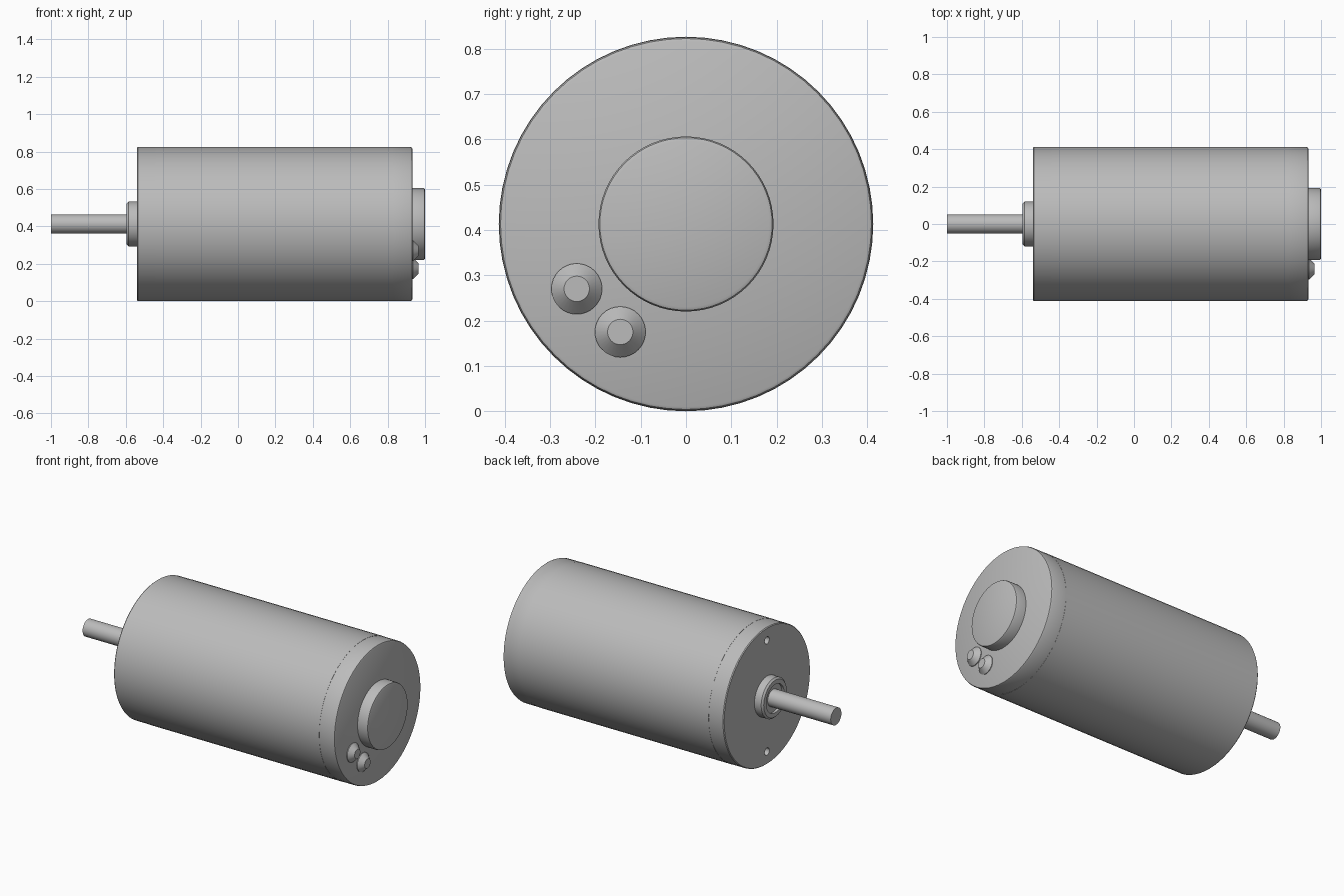
import bpy, bmesh, math

if "Cube" in bpy.data.objects:
    bpy.data.objects.remove(bpy.data.objects["Cube"], do_unlink=True)

RADIUS = 0.413
AXIS_Z = RADIUS

# Single grey metal
metal = bpy.data.materials.new("grey_metal")
metal.use_nodes = True
GREY = (0.5, 0.5, 0.5, 1)
metal.diffuse_color = GREY
metal.node_tree.nodes["Principled BSDF"].inputs["Base Color"].default_value = GREY


def lathe(name, profile, y=0, z=AXIS_Z, sides=64):
    """Turn (x, radius) points around a line parallel to x, with flat ends."""
    bm = bmesh.new()
    rings = []
    for x, r in profile:
        angles = [2 * math.pi * i / sides for i in range(sides)]
        rings.append([bm.verts.new((x, y + r * math.sin(a), z + r * math.cos(a)))
                      for a in angles])
    for a, b in zip(rings, rings[1:]):
        for i in range(sides):
            j = (i + 1) % sides
            bm.faces.new((a[i], a[j], b[j], b[i]))
    bm.faces.new(rings[0])
    bm.faces.new(rings[-1])
    bmesh.ops.recalc_face_normals(bm, faces=bm.faces)
    mesh = bpy.data.meshes.new(name)
    bm.to_mesh(mesh)
    bm.free()
    mesh.materials.append(metal)
    obj = bpy.data.objects.new(name, mesh)
    bpy.context.collection.objects.link(obj)
    return obj


def select(obj):
    bpy.ops.object.select_all(action='DESELECT')
    obj.select_set(True)
    bpy.context.view_layer.objects.active = obj


parts = []

# Casing: middle tube between two end caps
parts.append(lathe("casing_tube", [(-0.44, RADIUS), (0.83, RADIUS)]))
shaft_cap = lathe("shaft_end_cap", [(-0.54, RADIUS - 0.005), (-0.535, RADIUS - 0.001),
                                    (-0.44, RADIUS - 0.001)])
parts.append(shaft_cap)
parts.append(lathe("rear_end_cap", [(0.83, RADIUS - 0.001), (0.922, RADIUS - 0.001),
                                    (0.929, RADIUS - 0.004), (0.932, RADIUS - 0.01)]))

# Mounting holes above and below the shaft
for side in (-1, 1):
    cutter = lathe("hole_cutter", [(-0.6, 0.022), (-0.47, 0.022)],
                   z=AXIS_Z + side * 0.335, sides=24)
    cutter.hide_render = True
    cut = shaft_cap.modifiers.new("mounting_hole", 'BOOLEAN')
    cut.operation = 'DIFFERENCE'
    cut.solver = 'EXACT'
    cut.object = cutter
    select(shaft_cap)
    bpy.ops.object.modifier_apply(modifier=cut.name)
    bpy.data.objects.remove(cutter, do_unlink=True)

# Bearing collar with a recessed face, and the output shaft
parts.append(lathe("bearing_collar", [(-0.53, 0.12), (-0.585, 0.12), (-0.595, 0.11),
                                      (-0.595, 0.085), (-0.58, 0.085)]))
parts.append(lathe("output_shaft", [(-1.0, 0.051), (-0.56, 0.051)], sides=40))

# Rear bearing housing
parts.append(lathe("rear_housing", [(0.92, 0.193), (0.99, 0.193), (0.997, 0.19),
                                    (1.0, 0.183)]))

# Cone-shaped terminals
for name, y, z in (("outer_terminal", -0.241, 0.27), ("inner_terminal", -0.145, 0.175)):
    parts.append(lathe(name, [(0.925, 0.056), (0.936, 0.056), (0.965, 0.028)],
                       y=y, z=z, sides=32))

for part in parts:
    select(part)
    bpy.ops.object.shade_smooth_by_angle(angle=math.radians(35))
